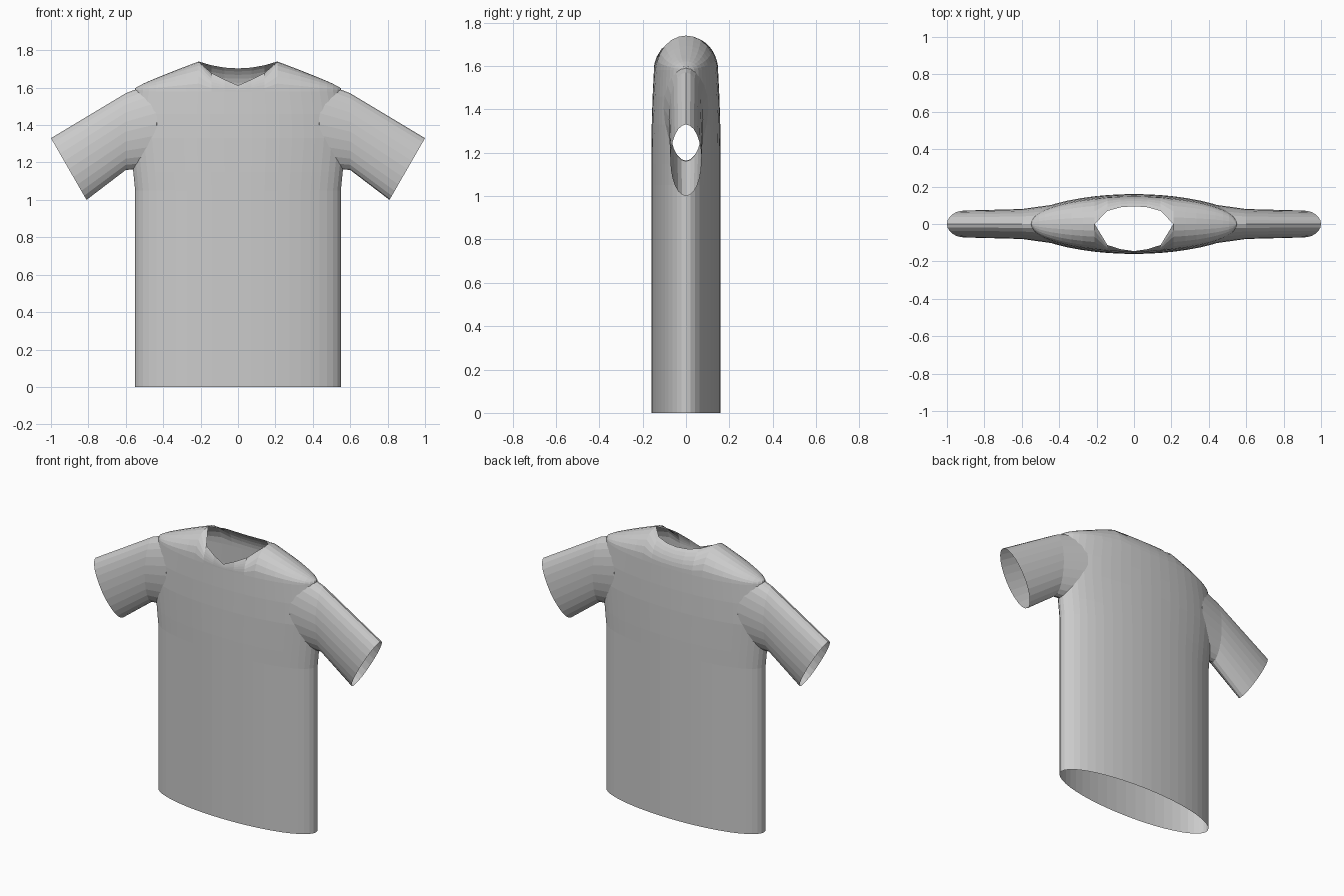
import bpy
import bmesh
from math import acos, cos, pi, sin, sqrt
from mathutils import Vector

cube = bpy.data.objects.get("Cube")
if cube:
    bpy.data.objects.remove(cube)

fabric = bpy.data.materials.new("light grey fabric")
fabric.use_nodes = True
GREY = (0.6, 0.6, 0.6, 1)
fabric.diffuse_color = GREY
for node in fabric.node_tree.nodes:
    if node.type == "BSDF_PRINCIPLED":
        node.inputs["Base Color"].default_value = GREY


def interp(points, x):
    """Piecewise linear value of a short profile."""
    for (x0, y0), (x1, y1) in zip(points, points[1:]):
        if x <= x1:
            return y0 + (y1 - y0) * (x - x0) / (x1 - x0)
    return points[-1][1]


def loft(name, rings, hubs):
    """Skin closed rings, and cap each open end with a fan around its hub."""
    bm = bmesh.new()
    loops = [[bm.verts.new(p) for p in ring] for ring in rings]
    for low, high in zip(loops, loops[1:]):
        n = len(low)
        for i in range(n):
            j = (i + 1) % n
            bm.faces.new((low[i], low[j], high[j], high[i]))
    bmesh.ops.remove_doubles(bm, verts=bm.verts[:], dist=1e-4)
    centres = [bm.verts.new(h) for h in hubs]
    for edge in [e for e in bm.edges if e.is_boundary]:
        a, b = edge.verts
        middle = (a.co + b.co) / 2
        hub = min(centres, key=lambda v: (v.co - middle).length)
        bm.faces.new((a, b, hub))
    bmesh.ops.recalc_face_normals(bm, faces=bm.faces[:])
    mesh = bpy.data.meshes.new(name)
    bm.to_mesh(mesh)
    bm.free()
    mesh.materials.append(fabric)
    obj = bpy.data.objects.new(name, mesh)
    bpy.context.collection.objects.link(obj)
    return obj


# Torso: elliptical rings, closed over the shoulders by an arch
SIDES = 48
ARCH = 6
CHEST = 1.58
LEVELS = [(0, .55, .16), (1.05, .55, .16), (1.15, .56, .16),
          (1.33, .58, .158), (1.46, .573, .154), (CHEST, .55, .148)]
RIDGE = [(0, 1.74), (.21, 1.74), (.35, 1.687), (.5, 1.625), (.6, 1.57)]
FRONT_NECK = [(0, .145), (.12, .128), (.16, .1), (.2, .06), (.21, 0)]
angles = [2 * pi * i / SIDES for i in range(SIDES)]
rings = [[(w * cos(t), d * sin(t), z) for t in angles] for z, w, d in LEVELS]


def arch_point(t, step):
    """Point on the shoulder arch, which stops at the neckline."""
    _, w, d = LEVELS[-1]
    x, y = w * cos(t), d * sin(t)
    rim = 0
    if abs(x) < .205:
        if y < 0:
            rim = interp(FRONT_NECK, abs(x))
        else:
            rim = .095 * sqrt(1 - (x / .21) ** 2)
    end = acos(min(1, rim / abs(y))) if rim else pi / 2
    phi = end * step / ARCH
    rise = interp(RIDGE, abs(x)) - CHEST
    return (x, y * cos(phi), CHEST + rise * sin(phi))


for step in range(1, ARCH + 1):
    rings.append([arch_point(t, step) for t in angles])
body_hubs = [Vector((0, 0, 0)), Vector((0, 0, 1.55))]
shirt = loft("shirt", rings, body_hubs)

# Sleeves: flattened tubes given by top point, bottom point and half depth
SLEEVE = [((.36, 1.6), (.40, 1.2), .06), ((.42, 1.64), (.45, 1.17), .103),
          ((.60, 1.57), (.60, 1.16), .08), ((1, 1.33), (.81, 1), .072)]
open_hubs = list(body_hubs)
sleeves = []
for side, label in ((1, "left"), (-1, "right")):
    rings, hubs = [], []
    for (tx, tz), (bx, bz), depth in SLEEVE:
        mid = Vector((side * (tx + bx) / 2, 0, (tz + bz) / 2))
        up = Vector((side * tx, 0, tz)) - mid
        out = Vector((0, depth, 0))
        rings.append([mid + up * cos(2 * pi * i / 24) + out * sin(2 * pi * i / 24)
                      for i in range(24)])
        hubs.append(mid)
    sleeves.append(loft(label + "_sleeve", rings, [hubs[0], hubs[-1]]))
    open_hubs.append(hubs[-1])

# Merge the sleeves into the torso, so the armholes are open inside
bpy.context.view_layer.objects.active = shirt
for sleeve in sleeves:
    mod = shirt.modifiers.new("join", "BOOLEAN")
    mod.operation = "UNION"
    mod.solver = "EXACT"
    mod.object = sleeve
    bpy.ops.object.modifier_apply(modifier=mod.name)
    bpy.data.objects.remove(sleeve)

# Open the hem, the neck and the cuffs by deleting the cap hubs
bm = bmesh.new()
bm.from_mesh(shirt.data)
caps = [v for v in bm.verts if any((v.co - h).length < 1e-3 for h in open_hubs)]
bmesh.ops.delete(bm, geom=caps, context="VERTS")
bm.to_mesh(shirt.data)
bm.free()
